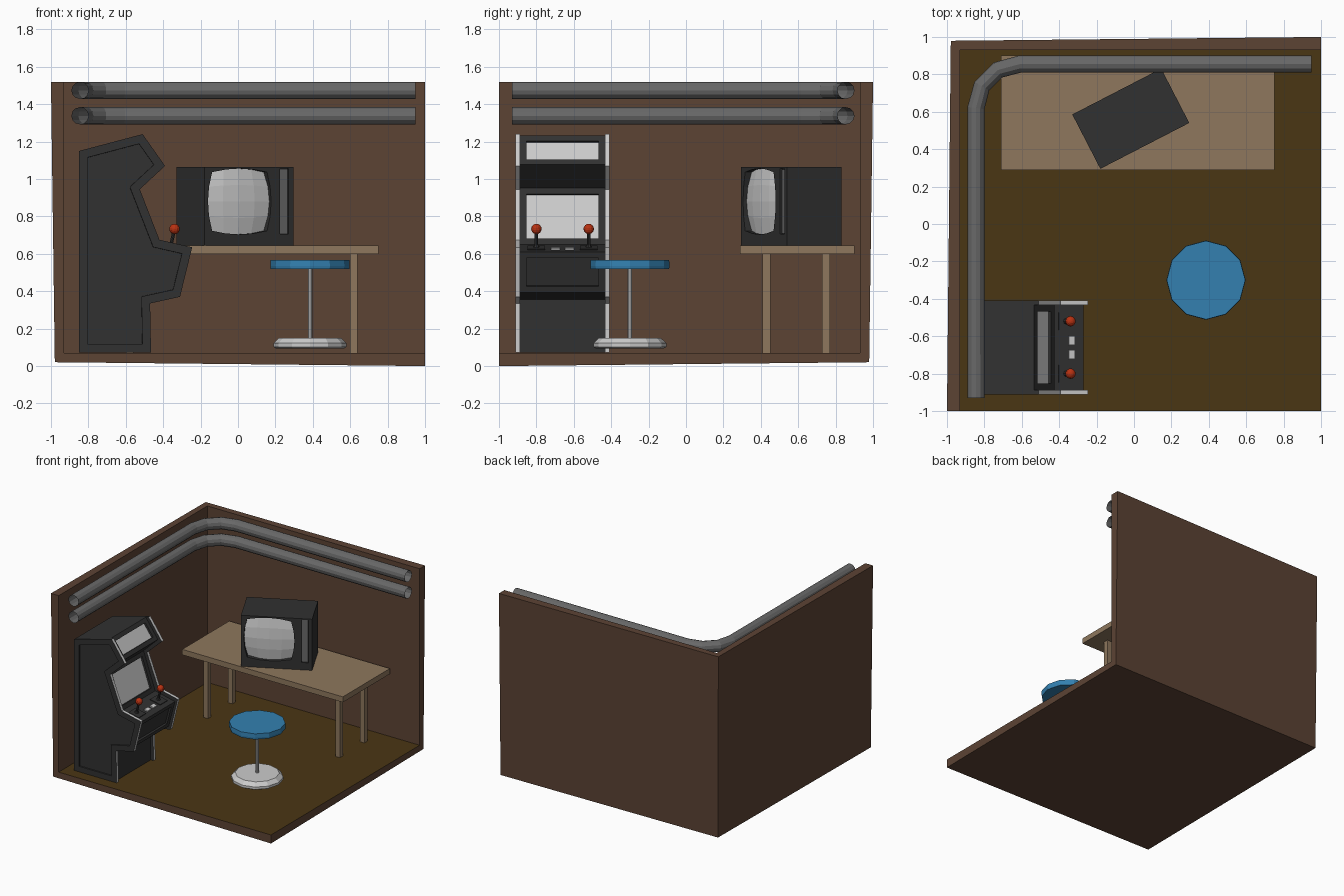
import bpy, bmesh
from math import cos, sin, pi, radians
from mathutils import Matrix, Vector

if "Cube" in bpy.data.objects:
    bpy.data.objects.remove(bpy.data.objects["Cube"])

I = Matrix.Identity(4)


def mat(name, rgb):
    # sRGB 0-255 to linear
    m = bpy.data.materials.new(name)
    m.diffuse_color = [((c / 255 + 0.055) / 1.055) ** 2.4 for c in rgb] + [1]
    m.use_nodes = True
    m.node_tree.nodes["Principled BSDF"].inputs["Base Color"].default_value = m.diffuse_color
    return m


WALL = mat("brown_wall", (92, 67, 52))
FLOOR = mat("olive_floor", (74, 54, 20))
WOOD = mat("wood", (142, 119, 93))
DARK = mat("dark_grey", (49, 49, 49))
PIPE = mat("pipe_grey", (104, 104, 104))
LIGHT = mat("light_grey", (205, 205, 205))
BLUE = mat("blue", (51, 128, 176))
RED = mat("red", (185, 50, 18))


def finish(name, bm, mats, M=I, normals=True):
    if normals:
        bmesh.ops.recalc_face_normals(bm, faces=bm.faces)
    me = bpy.data.meshes.new(name)
    bm.to_mesh(me)
    bm.free()
    for m in mats:
        me.materials.append(m)
    ob = bpy.data.objects.new(name, me)
    ob.matrix_world = M
    bpy.context.collection.objects.link(ob)
    return ob


def add_box(bm, lo, hi):
    lo, hi = Vector(lo), Vector(hi)
    T = Matrix.Translation((lo + hi) / 2) @ Matrix.Diagonal((*(hi - lo), 1))
    bmesh.ops.create_cube(bm, size=1, matrix=T)


def box(name, lo, hi, m, M=I):
    bm = bmesh.new()
    add_box(bm, lo, hi)
    return finish(name, bm, [m], M)


def lathe(name, profile, n, m, M):
    bm = bmesh.new()
    rings = [[bm.verts.new((r * cos(2 * pi * i / n), r * sin(2 * pi * i / n), z))
              for i in range(n)] for r, z in profile]
    for a, b in zip(rings, rings[1:]):
        for i in range(n):
            j = (i + 1) % n
            bm.faces.new((a[i], a[j], b[j], b[i]))
    bm.faces.new(rings[0][::-1])
    bm.faces.new(rings[-1])
    return finish(name, bm, [m], M)


def prism(bm, pts, y0, y1):
    # extrude an (x, z) profile along y; returns end faces and edge faces
    a = [bm.verts.new((x, y0, z)) for x, z in pts]
    b = [bm.verts.new((x, y1, z)) for x, z in pts]
    n = len(pts)
    ends = [bm.faces.new(a), bm.faces.new(b[::-1])]
    sides = [bm.faces.new((a[i], b[i], b[(i + 1) % n], a[(i + 1) % n])) for i in range(n)]
    bmesh.ops.recalc_face_normals(bm, faces=ends + sides)
    return ends, sides


def recess(bm, face, border, depth):
    bmesh.ops.inset_individual(bm, faces=[face], thickness=border, use_even_offset=True)
    bmesh.ops.inset_individual(bm, faces=[face], thickness=0.001, depth=-depth,
                               use_even_offset=True)


# Room: floor and two walls thickened outwards
bm = bmesh.new()
v = [bm.verts.new(c) for c in [(-.93, -1, .07), (1, -1, .07), (1, .93, .07), (-.93, .93, .07),
                               (-.93, -1, 1.52), (-.93, .93, 1.52), (1, .93, 1.52)]]
for k, f in enumerate([(0, 1, 2, 3), (0, 3, 5, 4), (3, 2, 6, 5)]):
    bm.faces.new([v[i] for i in f]).material_index = int(k == 0)
room = finish("room", bm, [WALL, FLOOR], normals=False)
s = room.modifiers.new("thickness", 'SOLIDIFY')
s.thickness, s.offset = 0.07, -1
s.material_offset = s.material_offset_rim = -1

# Pipes: open tubes bent round the corner
for name, z in (("upper_pipe", 1.474), ("lower_pipe", 1.338)):
    bend = [(-.61 + .235 * cos(radians(t)), .62 + .235 * sin(radians(t)))
            for t in (180, 150, 120, 90)]
    path = [(-.845, -.93)] + bend + [(.95, .855)]
    cu = bpy.data.curves.new(name, 'CURVE')
    cu.dimensions = '3D'
    cu.bevel_depth, cu.bevel_resolution = 0.046, 4
    sp = cu.splines.new('POLY')
    sp.points.add(len(path) - 1)
    for p, (x, y) in zip(sp.points, path):
        p.co = (x, y, z, 1)
    sp.use_smooth = False
    cu.materials.append(PIPE)
    bpy.context.collection.objects.link(bpy.data.objects.new(name, cu))

# Table
box("table_top", (-.71, .29, .60), (.75, .90, .645), WOOD)
for sx, nx in ((-1, "left"), (1, "right")):
    for sy, ny in ((-1, "front"), (1, "back")):
        x, y = .02 + sx * .60, .589 + sy * .159
        box(f"table_{ny}_{nx}_leg", (x - .02, y - .021, .07), (x + .02, y + .021, .60), WOOD)

# Television: body with a barrel-shaped pocket and a control strip slot
TV = Matrix.Translation((-.18, .295, .645)) @ Matrix.Rotation(radians(27.3), 4, 'Z')
body = box("television_body", (0, 0, 0), (.535, .327, .42), DARK, TV)


def screen_point(i, j):
    a, b = i / 2 - 1, j / 2 - 1
    return (.212 + .19 * a * (1 - .13 * b * b), .003 + .018 * (a * a + b * b),
            .235 + .176 * b * (1 - .11 * a * a))


rim = [(i, 0) for i in range(4)] + [(4, i) for i in range(4)] + \
      [(4 - i, 4) for i in range(4)] + [(0, 4 - i) for i in range(4)]
bm = bmesh.new()
prism(bm, [screen_point(*p)[::2] for p in rim], -.05, .045)
add_box(bm, (.455, -.05, .06), (.507, .015, .41))
cutter = finish("pocket_cutter", bm, [DARK], TV)
cutter.hide_render = True
bo = body.modifiers.new("pockets", 'BOOLEAN')
bo.object, bo.operation, bo.solver = cutter, 'DIFFERENCE', 'EXACT'
bpy.context.view_layer.objects.active = body
bpy.ops.object.modifier_apply(modifier=bo.name)
bpy.data.objects.remove(cutter)

bm = bmesh.new()
g = [[bm.verts.new(screen_point(i, j)) for j in range(5)] for i in range(5)]
for i in range(4):
    for j in range(4):
        bm.faces.new((g[i][j], g[i + 1][j], g[i + 1][j + 1], g[i][j + 1]))
finish("television_screen", bm, [LIGHT], TV, normals=False)
box("television_strip", (.458, .008, .063), (.504, .02, .407), PIPE, TV)

# Stool
ST = Matrix.Translation((.385, -.30, 0))
lathe("stool_seat", [(.21, .52), (.212, .535), (.21, .566)], 12, BLUE, ST)
lathe("stool_pole", [(.012, .14), (.012, .525)], 8, LIGHT, ST)
lathe("stool_base", [(.18, .093), (.195, .102), (.195, .122), (.165, .151)], 12, LIGHT, ST)

# Arcade cabinet sides, with recessed outer faces and light front edging
side = [(-.85, .072), (-.85, 1.15), (-.51, 1.24), (-.39, 1.07), (-.525, .945),
        (-.42, .675), (-.245, .635), (-.31, .37), (-.47, .335), (-.465, .072)]
for name, y0, y1, outer in (("cabinet_left_side", -.912, -.887, 0),
                            ("cabinet_right_side", -.433, -.408, 1)):
    bm = bmesh.new()
    ends, edges = prism(bm, side, y0, y1)
    for f in edges[2:9]:
        f.material_index = 1
    recess(bm, ends[outer], .045, .01)
    finish(name, bm, [DARK, LIGHT])

# Arcade cabinet body: recessed marquee, screen and door
inner = [(-.85, .072), (-.85, 1.15), (-.535, 1.232), (-.425, 1.078), (-.555, .952),
         (-.45, .65), (-.27, .61), (-.327, .393), (-.495, .357), (-.49, .072)]
bm = bmesh.new()
_, faces = prism(bm, inner, -.887, -.433)
for k, lit in ((2, 1), (4, 1), (6, 0)):
    recess(bm, faces[k], .034, .015)
    faces[k].material_index = lit
finish("cabinet_body", bm, [DARK, LIGHT])

# Controls on the sloping panel
CP = Matrix.Translation((-.45, -.66, .65)) @ Matrix.Rotation(radians(12.5), 4, 'Y')
for k, sgn in ((1, -1), (2, 1)):
    y = sgn * .14
    box(f"joystick_plate_{k}", (.048, y - .047, -.004), (.142, y + .047, .006), DARK, CP)
    J = CP @ Matrix.Translation((.09, y, 0))
    lathe(f"joystick_shaft_{k}", [(.018, .004), (.009, .02), (.009, .09)], 8, DARK, J)
    bm = bmesh.new()
    bmesh.ops.create_uvsphere(bm, u_segments=12, v_segments=8, radius=.028)
    finish(f"joystick_ball_{k}", bm, [RED], J @ Matrix.Translation((0, 0, .105)))
    y = sgn * .037
    box(f"button_{k}", (.103, y - .024, -.004), (.135, y + .024, .01), LIGHT, CP)
